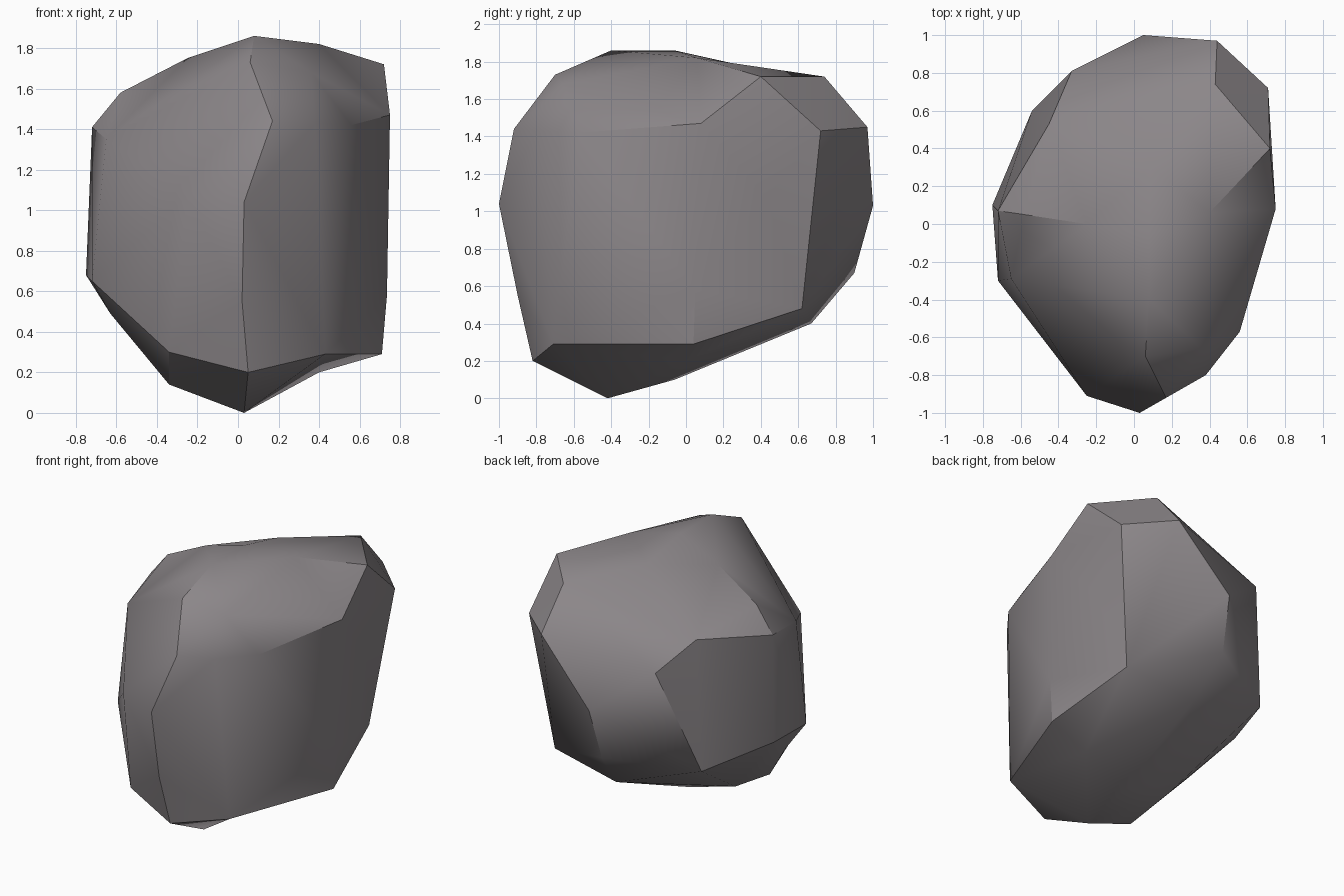
import bpy, bmesh, math
from mathutils import Vector

if "Cube" in bpy.data.objects:
    bpy.data.objects.remove(bpy.data.objects["Cube"])

# Corner points of the boulder, ring by ring
CORNERS = [
    # top
    (.08, -.4, 1.86), (.08, -.06, 1.86), (.09, .3, 1.78), (.4, .06, 1.82), (-.25, 0, 1.75),
    # right shoulder and back
    (.72, .4, 1.72), (.43, .74, 1.72), (.71, .72, 1.43), (.44, .97, 1.45),
    (.05, 1, 1.03), (.02, .9, .67), (.07, .67, .4), (.58, .62, .48),
    # right side
    (.69, .43, 1.07), (.75, .08, 1.47), (.735, .05, .58), (.71, .04, .29), (.4, 0, .2),
    # front
    (.43, -.71, .29), (.05, -.82, .2), (.02, -.9, .55), (.03, -1, 1.04),
    (.17, -.92, 1.44), (.38, -.8, 1.43), (.56, -.57, 1.42), (.06, -.7, 1.73),
    (.36, -.66, 1.68), (-.25, -.91, 1.07), (-.34, -.7, .3),
    # underside
    (.03, -.42, 0), (-.34, -.44, .14), (-.34, -.06, .2), (.02, -.06, .1),
    # left side
    (-.63, -.2, .49), (-.72, -.3, .65), (-.65, -.29, 1.35), (-.72, .07, 1.41),
    (-.58, .05, 1.58), (-.75, .1, .68), (-.54, .6, .61), (-.33, .81, 1.32), (-.45, .53, 1.48),
]
CENTRE = Vector((0, 0, .93))


def wrap(points, roundness=.3):
    """Skin the points: hull them on a near-sphere, then move them back,
    so that shallow hollows are kept."""
    bm = bmesh.new()
    home = {}
    for p in points:
        d = Vector(p) - CENTRE
        v = bm.verts.new(d.normalized() * d.length ** roundness)
        home[v] = Vector(p)
    bmesh.ops.convex_hull(bm, input=bm.verts[:])
    for v in bm.verts:
        v.co = home[v]
    bmesh.ops.delete(bm, geom=[v for v in bm.verts if not v.link_faces], context='VERTS')
    bmesh.ops.recalc_face_normals(bm, faces=bm.faces[:])
    return bm


# Boulder
mesh = bpy.data.meshes.new("boulder")
bm = wrap(CORNERS)
bm.to_mesh(mesh)
bm.free()
boulder = bpy.data.objects.new("boulder", mesh)
bpy.context.collection.objects.link(boulder)

# Stone colour
stone = bpy.data.materials.new("grey_stone")
stone.diffuse_color = (.26, .24, .25, 1)
stone.use_nodes = True
stone.node_tree.nodes["Principled BSDF"].inputs["Base Color"].default_value = stone.diffuse_color
mesh.materials.append(stone)

# Soft shading with the hard creases kept
bpy.context.view_layer.objects.active = boulder
boulder.select_set(True)
bpy.ops.object.shade_smooth_by_angle(angle=math.radians(30))
